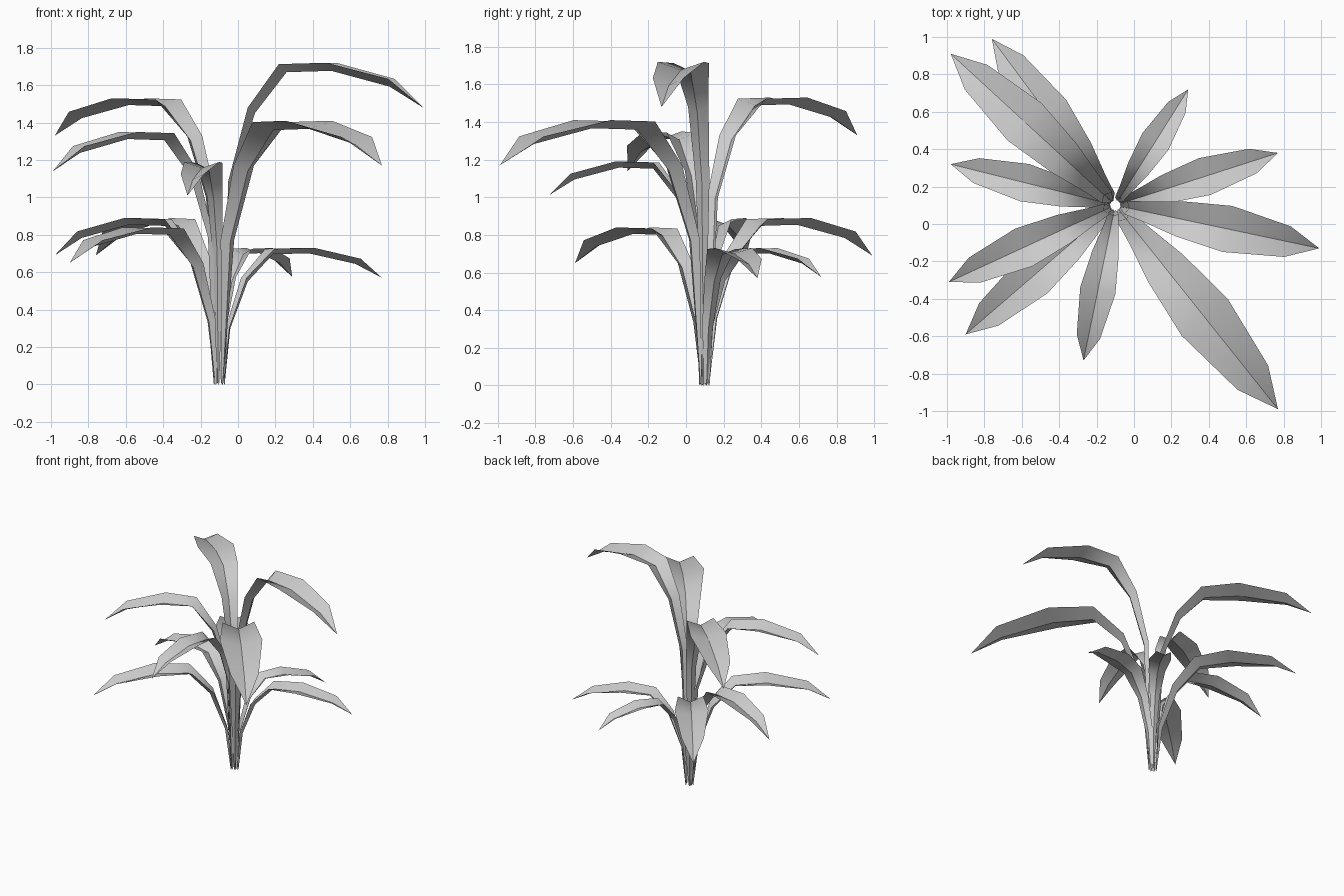
import bpy, bmesh
from mathutils import Vector

if "Cube" in bpy.data.objects:
    bpy.data.objects.remove(bpy.data.objects["Cube"])

CENTRE = Vector((-0.10, 0.10, 0))

# tip x, tip y, crown height, tip drop below the crown
LEAVES = [
    (0.99, -0.13, 1.72, 0.24),
    (0.77, -0.99, 1.41, 0.24),
    (-0.27, -0.73, 1.19, 0.18),
    (-0.99, -0.31, 1.35, 0.21),
    (-0.98, 0.91, 1.53, 0.20),
    (-0.98, 0.32, 0.89, 0.20),
    (-0.90, -0.59, 0.84, 0.19),
    (-0.76, 0.99, 0.89, 0.20),
    (0.29, 0.72, 0.73, 0.155),
    (0.77, 0.38, 0.73, 0.16),
]

# reach and half width (of leaf length), height (in tip drops), crease offset out and down
RINGS = [
    (0.05, 0.033, -2.65, 0.018, 0.03),
    (0.15, 0.050, -1.00, 0.025, 0.12),
    (0.31, 0.085, -0.03, 0.020, 0.18),
    (0.55, 0.113, 0.00, 0.000, 0.18),
    (0.845, 0.075, -0.36, -0.010, 0.17),
]


def make_leaf(name, tip_x, tip_y, top, drop):
    tip = Vector((tip_x, tip_y, 0)) - CENTRE
    length = tip.length
    out = tip.normalized()
    side = Vector((-out.y, out.x, 0))

    def point(r, w, z):
        return CENTRE + out * r + side * w + Vector((0, 0, z))

    # V-shaped cross-sections from the foot to the last full ring
    rows = [[point(0.025, -0.006, 0.01), point(0.03, 0, 0), point(0.025, 0.006, 0.01)]]
    for r, w, h, co, cd in RINGS:
        z = top + h * drop
        rows.append([point(r * length, -w * length, z),
                     point((r + co) * length, 0, z - cd * drop),
                     point(r * length, w * length, z)])

    bm = bmesh.new()
    rows = [[bm.verts.new(p) for p in row] for row in rows]
    for a, b in zip(rows, rows[1:]):
        for i in (0, 1):
            bm.faces.new((a[i], b[i], b[i + 1], a[i + 1]))
    end = bm.verts.new(point(length, 0, top - drop))
    for i in (0, 1):
        bm.faces.new((rows[-1][i], end, rows[-1][i + 1]))

    # smooth along the blade, sharp along the midrib
    for f in bm.faces:
        f.smooth = True
    mids = {row[1] for row in rows} | {end}
    for e in bm.edges:
        if e.verts[0] in mids and e.verts[1] in mids:
            e.smooth = False

    mesh = bpy.data.meshes.new(name)
    bm.to_mesh(mesh)
    bm.free()
    bpy.context.collection.objects.link(bpy.data.objects.new(name, mesh))


for n, leaf in enumerate(LEAVES, 1):
    make_leaf(f"leaf_{n}", *leaf)
